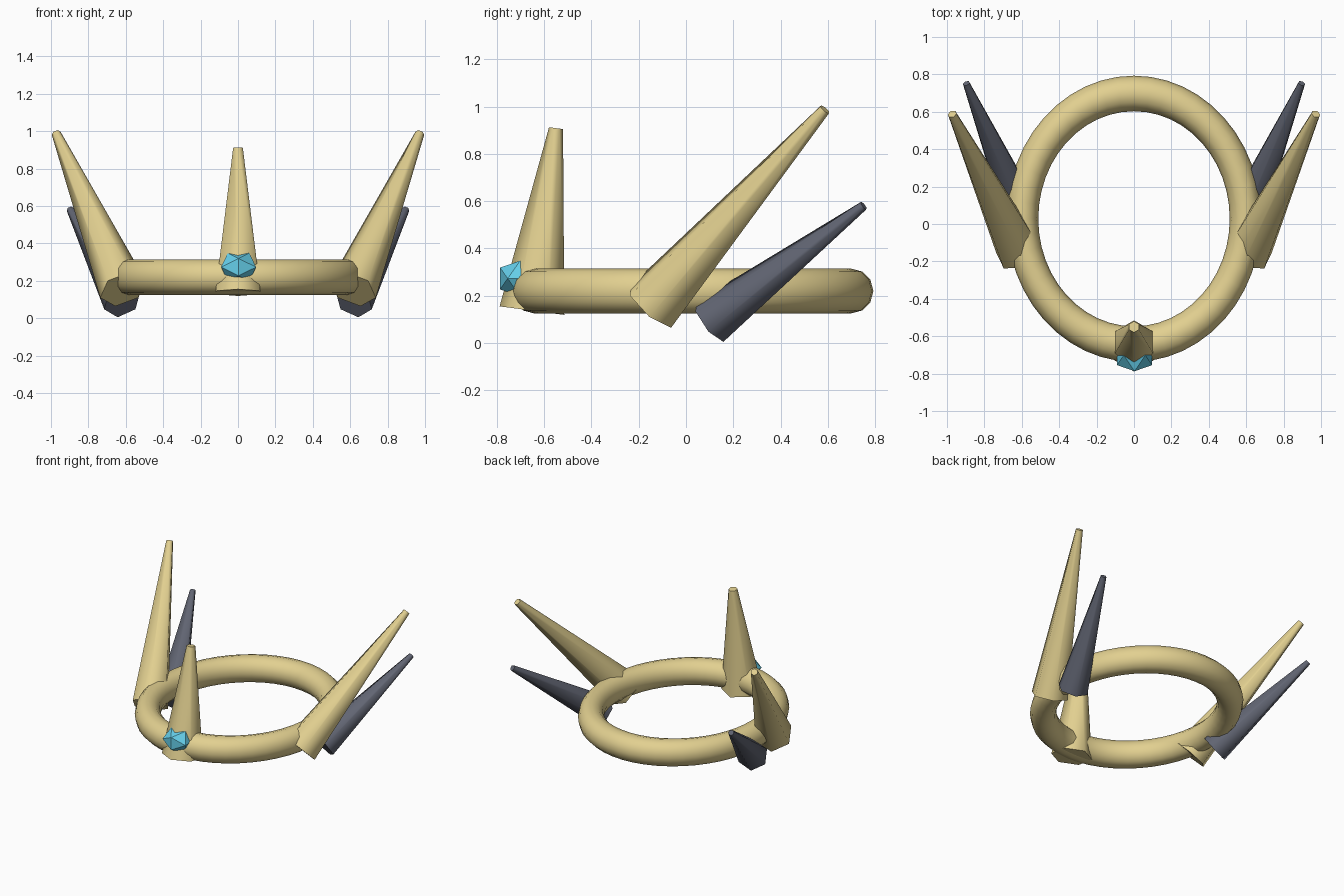
import bpy, math
from mathutils import Vector

if "Cube" in bpy.data.objects:
    bpy.data.objects.remove(bpy.data.objects["Cube"])


def material(name, rgb):
    m = bpy.data.materials.new(name)
    m.diffuse_color = (*rgb, 1)
    m.use_nodes = True
    m.node_tree.nodes["Principled BSDF"].inputs["Base Color"].default_value = m.diffuse_color
    return m


GOLD = material("gold", (0.76, 0.63, 0.28))
DARK = material("dark_metal", (0.12, 0.13, 0.17))
BLUE = material("blue_gem", (0.13, 0.62, 0.82))


def finish(name, mat, angle=None):
    ob = bpy.context.object
    ob.name = name
    ob.data.materials.append(mat)
    if angle:
        bpy.ops.object.shade_smooth_by_angle(angle=math.radians(angle))
    return ob


def horn(name, base, tip, r_base, r_tip, mat):
    """Six-sided tapered spike running from base to tip."""
    a, b = Vector(base), Vector(tip)
    d = b - a
    bpy.ops.mesh.primitive_cone_add(vertices=6, radius1=r_base, radius2=r_tip,
                                    depth=d.length, location=(a + b) / 2,
                                    rotation=d.to_track_quat('Z', 'Y').to_euler())
    return finish(name, mat, 65)


# Head band, slightly narrower across than front to back
bpy.ops.mesh.primitive_torus_add(major_radius=0.67, minor_radius=0.095,
                                 major_segments=48, minor_segments=12,
                                 location=(0, 0.028, 0.22))
finish("band", GOLD, 65).scale = (0.89, 1, 1)

# Upright front spike
horn("front_horn", (0, -0.652, 0.137), (0, -0.55, 0.909), 0.138, 0.03, GOLD)

# Swept-back spikes on both sides
for s, side in ((1, "right"), (-1, "left")):
    horn(side + "_horn", (s * 0.615, -0.147, 0.155), (s * 0.972, 0.588, 0.988),
         0.13, 0.025, GOLD)
    horn(side + "_lower_horn", (s * 0.62, 0.103, 0.091), (s * 0.897, 0.752, 0.581),
         0.105, 0.02, DARK)

# Faceted gem on the front spike
bpy.ops.mesh.primitive_ico_sphere_add(subdivisions=1, radius=0.1)
bpy.context.object.rotation_euler.y = -math.atan2(0.276, 0.447)
bpy.ops.object.transform_apply(location=False, rotation=True, scale=False)
gem = finish("gem", BLUE)
gem.scale = (1.1, 1, 0.88)
gem.location = (0.003, -0.702, 0.273)
